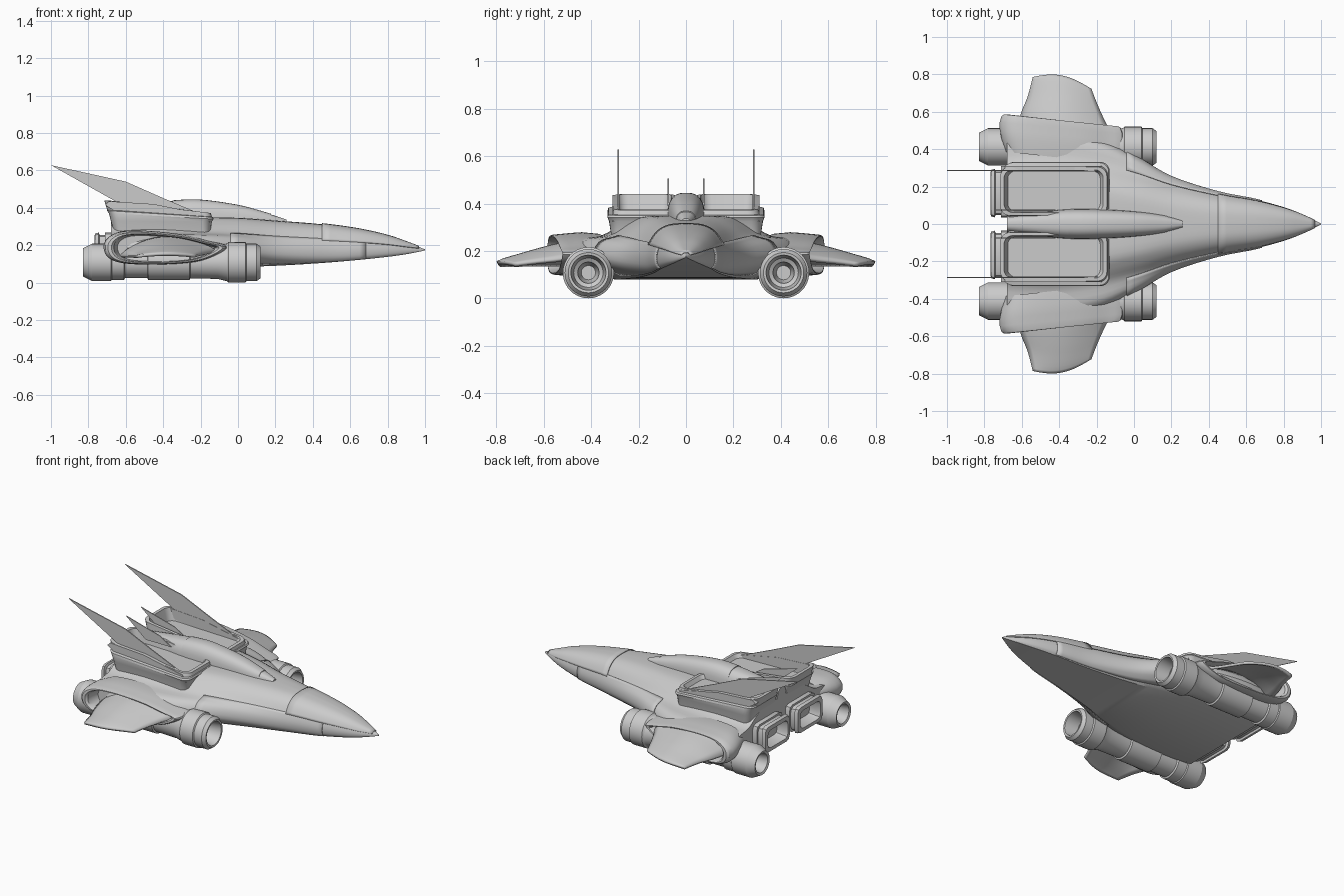
import bpy, bmesh, math

if "Cube" in bpy.data.objects:
    bpy.data.objects.remove(bpy.data.objects["Cube"])


def spline(pts, n, closed=False):
    """Catmull-Rom through tuples of any size, n steps per span."""
    out, m = [], len(pts)
    get = (lambda i: pts[i % m]) if closed else (lambda i: pts[max(0, min(m - 1, i))])
    for i in range(m if closed else m - 1):
        for k in range(n):
            t = k / n
            out.append(tuple(
                0.5 * (2 * b + (c - a) * t + (2 * a - 5 * b + 4 * c - d) * t * t + (3 * b - a - 3 * c + d) * t ** 3)
                for a, b, c, d in zip(get(i - 1), get(i), get(i + 1), get(i + 2))))
    if not closed:
        out.append(tuple(pts[-1]))
    return out


def loft(name, rings, closed=True, cap0=True, cap1=True, mirror=False, thick=0, angle=32):
    """Skin a list of equal-length rings, optionally capped, thickened and mirrored in y."""
    bm = bmesh.new()
    vs = [[bm.verts.new(p) for p in r] for r in rings]
    n = len(rings[0])
    for a, b in zip(vs, vs[1:]):
        for i in range(n if closed else n - 1):
            j = (i + 1) % n
            bm.faces.new((a[i], a[j], b[j], b[i]))
    if closed and cap0:
        bm.faces.new(vs[0])
    if closed and cap1:
        bm.faces.new(vs[-1])
    bmesh.ops.recalc_face_normals(bm, faces=bm.faces)
    me = bpy.data.meshes.new(name)
    bm.to_mesh(me)
    bm.free()
    ob = bpy.data.objects.new(name, me)
    bpy.context.collection.objects.link(ob)
    bpy.ops.object.select_all(action='DESELECT')
    bpy.context.view_layer.objects.active = ob
    ob.select_set(True)
    bpy.ops.object.shade_smooth_by_angle(angle=math.radians(angle))
    if thick:
        s = ob.modifiers.new("thickness", 'SOLIDIFY')
        s.thickness, s.offset = thick, 0
    if mirror:
        m = ob.modifiers.new("mirror", 'MIRROR')
        m.use_axis = (False, True, False)
    return ob


def rrect(u0, u1, v0, v1, r, n=5):
    """Rounded rectangle outline."""
    pts = []
    for q, (cu, cv) in enumerate([(u1 - r, v1 - r), (u0 + r, v1 - r), (u0 + r, v0 + r), (u1 - r, v0 + r)]):
        for k in range(n + 1):
            a = math.pi / 2 * (q + k / n)
            pts.append((cu + r * math.cos(a), cv + r * math.sin(a)))
    return pts


def plate(name, pts, y, t):
    """Thin upright side-profile plate, one on each side."""
    loft(name, [[(x, y + d, z) for x, z in pts] for d in (-t / 2, t / 2)], mirror=True)


# Hull: sections blend from a rounded nose to a flared rear
NOSE = [(0, 1), (.4, .97), (.7, .85), (.9, .62), (1, .35), (.97, .12), (.85, 0)]
REAR = [(0, 1), (.38, 1), (.55, .88), (.72, .70), (.94, .62), (1, .32), (.62, 0)]
STATIONS = [  # x, half width, top, bottom, blend
    (1, .003, .178, .172, 0), (.9, .052, .216, .152, 0), (.8, .09, .25, .138, 0), (.65, .13, .284, .122, 0),
    (.45, .17, .312, .105, .1), (.2, .25, .332, .09, .4), (0, .36, .345, .084, .8),
    (-.2, .45, .347, .08, 1), (-.45, .49, .347, .08, 1), (-.68, .47, .34, .08, 1)]


def half_section(st):
    x, w, top, bot, f = st
    pts = [((a[0] * (1 - f) + b[0] * f), (a[1] * (1 - f) + b[1] * f)) for a, b in zip(NOSE, REAR)]
    return [(x, max(0, fy) * w, bot + fz * (top - bot)) for fy, fz in spline(pts, 4)]


rows = [half_section(s) for s in spline(STATIONS, 5)]
loft("hull", [h + [(x, -y, z) for x, y, z in reversed(h[1:])] for h in rows for x in [h[0][0]]])

# Raised nose panel and side armour follow the hull surface
nose = [h[:14] for h in rows if .44 < h[0][0] < .97]
nose = [[(x, y * 1.02, z + .003) for x, y, z in h] for h in nose]
loft("nose_panel", [[(x, -y, z) for x, y, z in reversed(h[1:])] + h for h in nose], closed=False, thick=.006)
side = [h[12:24] for h in rows if -.05 < h[0][0] < .69]
loft("side_armour", [[(x, y * 1.012 + .001, z) for x, y, z in h] for h in side], closed=False, thick=.005, mirror=True)

# Dorsal spine with canopy
SPINE = [(.26, .02, .337), (.15, .048, .372), (0, .068, .412), (-.2, .08, .44),
         (-.35, .08, .436), (-.5, .066, .42), (-.68, .045, .40)]


def spine_ring(x, w, top, base=.3):
    arc = [math.pi * k / 16 for k in range(17)]
    return [(x, w * math.copysign(abs(math.cos(a)) ** .75, math.cos(a)), base + (top - base) * math.sin(a) ** .6)
            for a in arc]


spine = spline(SPINE, 5)
loft("dorsal_spine", [spine_ring(*s) for s in spine])
loft("canopy", [spine_ring(x, w * .96 + .003, t + .004) for x, w, t in spine if -.36 < x < .18])

# Twin open deck bays with tilted rims
BAY = [  # x0, x1, y0, y1, corner, z at front, z at rear
    (-.66, -.15, .03, .315, .04, .26, .26), (-.68, -.14, .03, .325, .05, .325, .33),
    (-.69, -.13, .03, .332, .05, .34, .37), (-.70, -.135, .036, .328, .05, .35, .385),
    (-.70, -.14, .042, .31, .05, .352, .39), (-.715, -.145, .045, .305, .05, .372, .44),
    (-.695, -.165, .062, .29, .045, .374, .44), (-.675, -.18, .07, .282, .04, .35, .362)]
bay = []
for x0, x1, y0, y1, r, zf, zr in BAY:
    bay.append([(x, y, zr + (zf - zr) * (x - x0) / (x1 - x0)) for x, y in rrect(x0, x1, y0, y1, r)])
loft("deck_bay", bay, mirror=True)

# Tail fins, their roots, and small inner fins
plate("tail_fin", [(-1, .628), (-.6, .54), (-.4, .452), (-.16, .35), (-.15, .33), (-.35, .35), (-.62, .415)], .286, .007)
plate("fin_root", [(-.15, .325), (-.18, .365), (-.45, .42), (-.69, .435), (-.71, .415), (-.64, .37), (-.35, .345)],
      .296, .03)
plate("inner_fin", [(-.74, .505), (-.5, .44), (-.42, .39), (-.6, .39)], .075, .006)

# Rear exhaust boxes
EXHAUST = [(-.64, 0, .03), (-.71, 0, .03), (-.71, .012, .03), (-.74, .012, .03), (-.745, 0, .03),
           (-.765, .006, .03), (-.768, .03, .025), (-.70, .045, .02)]
loft("exhaust_box", [[(x, y, z) for y, z in rrect(.035 + i, .295 - i, .095 + i, .268 - i, r, 2)]
                     for x, i, r in EXHAUST], mirror=True)

# Shoulder pods with a recessed oval mouth on the outer side
POD = [(-.07, .185), (-.16, .215), (-.3, .248), (-.5, .268), (-.64, .26), (-.705, .21),
       (-.69, .14), (-.6, .105), (-.4, .10), (-.2, .12)]
RINGS = [(.92, -.2, .01), (1.0, -.13, .01), (1.03, -.08, .004), (1.03, -.04, 0), (1, -.01, 0), (.96, 0, 0),
         (.9, 0, 0), (.86, -.012, 0), (.84, -.05, 0), (.8, -.09, 0)]
outline = spline(POD, 5, True)
loft("shoulder_pod", [[(-.39 + (x + .39) * s, .58 - (x + .65) * .1 + dy, .183 + (z - .183) * s + dz)
                       for x, z in outline] for s, dy, dz in RINGS], mirror=True)

# Arched winglets
LEAD = spline([(-.12, .48), (-.155, .54), (-.2, .64), (-.23, .72)], 5)
TRAIL = spline([(-.63, .48), (-.6, .59), (-.565, .68), (-.54, .785)], 5)
wing = []
for k, (l, t) in enumerate(zip(LEAD, TRAIL)):
    v, row = k / (len(LEAD) - 1), []
    for i in range(15):
        u = i / 14
        x = t[0] + (l[0] - t[0]) * u
        y = t[1] + (l[1] - t[1]) * u + .038 * v * math.sin(math.pi * u)
        ridge = .24 - .065 * v - .025 * v * v
        edge = .14 + .03 * u * (1 - v)
        row.append((x, y, edge + (ridge - edge) * math.sin(math.pi * u) ** .8))
    wing.append(row)
loft("winglet", wing, closed=False, thick=.016, mirror=True)

# Engine nacelles, turned about x
NACELLE = [(-.70, .03), (-.76, .05), (-.825, .06), (-.83, .075), (-.81, .085), (-.78, .1), (-.68, .1), (-.675, .094),
           (-.61, .094), (-.605, .084), (-.485, .084), (-.48, .095), (-.26, .095), (-.255, .085), (-.11, .088),
           (-.06, .1), (-.05, .108), (.04, .108), (.045, .1), (.1, .1), (.12, .085), (.118, .074),
           (.03, .062), (.02, .045), (.0, .043), (-.05, .03)]
ang = [2 * math.pi * k / 40 for k in range(40)]
loft("engine_nacelle", [[(x, .412 + r * math.cos(a), .108 + r * math.sin(a)) for a in ang] for x, r in NACELLE],
     mirror=True, angle=25)
